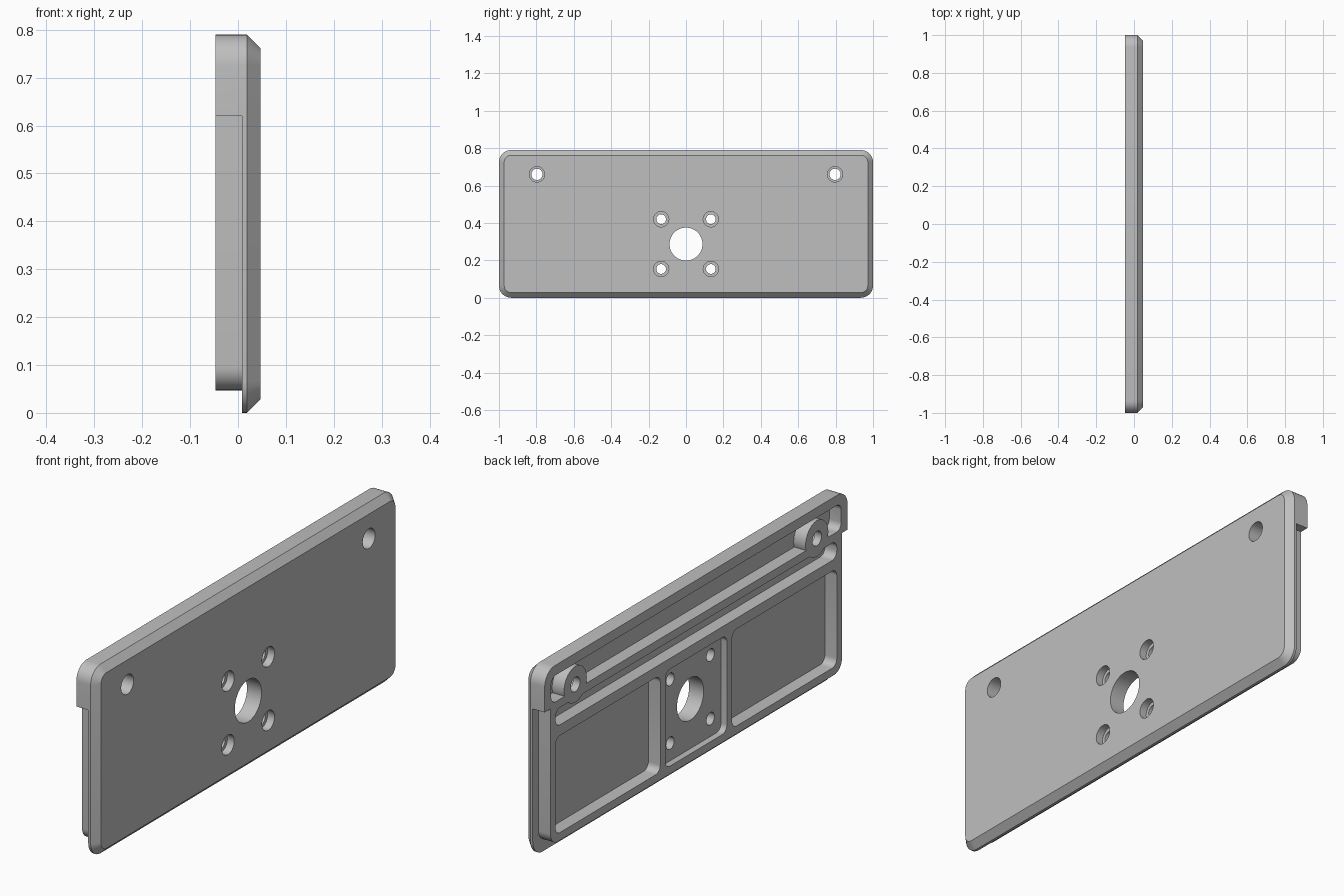
import bpy, bmesh, math

cube = bpy.data.objects.get("Cube")
if cube:
    bpy.data.objects.remove(cube, do_unlink=True)

# One plain grey material
grey = bpy.data.materials.new("plain_grey")
grey.use_nodes = True
colour = (0.52, 0.52, 0.52, 1)
grey.diffuse_color = colour
grey.node_tree.nodes["Principled BSDF"].inputs["Base Color"].default_value = colour

BACK, SEAT, RIM, FRONT = -0.047, 0.008, 0.019, 0.047
HEIGHT = 0.79


def rounded(y0, y1, z0, z1, r, r_low=None):
    """Rounded rectangle outline in the y-z plane."""
    r_low = r if r_low is None else r_low
    pts = []
    corners = ((y1, z1, -1, -1, r), (y0, z1, 1, -1, r),
               (y0, z0, 1, 1, r_low), (y1, z0, -1, 1, r_low))
    for i, (y, z, sy, sz, rad) in enumerate(corners):
        if rad == 0:
            pts.append((y, z))
            continue
        for k in range(9):
            a = math.pi / 2 * (i + k / 8)
            pts.append((y + sy * rad + rad * math.cos(a),
                        z + sz * rad + rad * math.sin(a)))
    return pts


def circle(y, z, r, n=48):
    return [(y + r * math.cos(math.tau * k / n), z + r * math.sin(math.tau * k / n))
            for k in range(n)]


def loft(name, *sections):
    """Solid through (x, outline) sections."""
    bm = bmesh.new()
    rings = [[bm.verts.new((x, y, z)) for y, z in pts] for x, pts in sections]
    for a, b in zip(rings, rings[1:]):
        for k in range(len(a)):
            j = (k + 1) % len(a)
            bm.faces.new((a[k], a[j], b[j], b[k]))
    bm.faces.new(rings[0][::-1])
    bm.faces.new(rings[-1])
    bmesh.ops.recalc_face_normals(bm, faces=bm.faces)
    mesh = bpy.data.meshes.new(name)
    bm.to_mesh(mesh)
    bm.free()
    mesh.materials.append(grey)
    obj = bpy.data.objects.new(name, mesh)
    bpy.context.collection.objects.link(obj)
    return obj


def prism(name, pts, x0, x1):
    return loft(name, (x0, pts), (x1, pts))


def combine(target, tool, operation):
    mod = target.modifiers.new(operation.lower(), 'BOOLEAN')
    mod.operation = operation
    mod.solver = 'EXACT'
    mod.object = tool
    bpy.ops.object.select_all(action='DESELECT')
    bpy.context.view_layer.objects.active = target
    target.select_set(True)
    bpy.ops.object.modifier_apply(modifier=mod.name)
    bpy.data.objects.remove(tool, do_unlink=True)


# Front plate with a chamfered front edge
c = FRONT - RIM
outer = rounded(-1, 1, 0, HEIGHT, 0.065)
plate = loft("cover_plate", (SEAT, outer), (RIM, outer),
             (FRONT, rounded(-1 + c, 1 - c, c, HEIGHT - c, 0.065 - c)))

# Rear body: narrow lower frame and full-width top band
combine(plate, prism("lower_frame", rounded(-0.962, 0.962, 0.047, 0.7, 0.05),
                     BACK, RIM - 0.004), 'UNION')
combine(plate, prism("top_band", rounded(-1, 1, 0.62, HEIGHT, 0.065, 0),
                     BACK, RIM - 0.002), 'UNION')

# Rear pockets: two long slots, two side pockets and a shallow centre one
pockets = [
    (-0.957, 0.957, 0.637, 0.748, SEAT),
    (-0.928, 0.928, 0.53, 0.602, SEAT),
    (-0.928, -0.237, 0.08, 0.485, SEAT),
    (0.237, 0.928, 0.08, 0.485, SEAT),
    (-0.203, 0.203, 0.08, 0.485, -0.02),
]
for y0, y1, z0, z1, floor in pockets:
    combine(plate, prism("pocket", rounded(y0, y1, z0, z1, 0.03),
                         BACK - 0.02, floor), 'DIFFERENCE')

# Screw bosses in the top slot
for y in (-0.797, 0.797):
    combine(plate, prism("boss", circle(y, 0.66, 0.075), BACK, SEAT + 0.01), 'UNION')

# Counterbored screw holes
holes = [(s * 0.797, 0.66, 0.03, -0.015) for s in (-1, 1)]
holes += [(s * 0.133, z, 0.026, 0.015) for s in (-1, 1) for z in (0.154, 0.42)]
for y, z, r, ledge in holes:
    combine(plate, prism("hole", circle(y, z, r), -0.1, 0.1), 'DIFFERENCE')
    combine(plate, prism("counterbore", circle(y, z, 0.041), ledge, 0.1), 'DIFFERENCE')

# Large centre opening
combine(plate, prism("opening", circle(0, 0.287, 0.088, 64), -0.1, 0.1), 'DIFFERENCE')

plate.select_set(True)
bpy.context.view_layer.objects.active = plate
bpy.ops.object.shade_smooth_by_angle(angle=math.radians(30))
